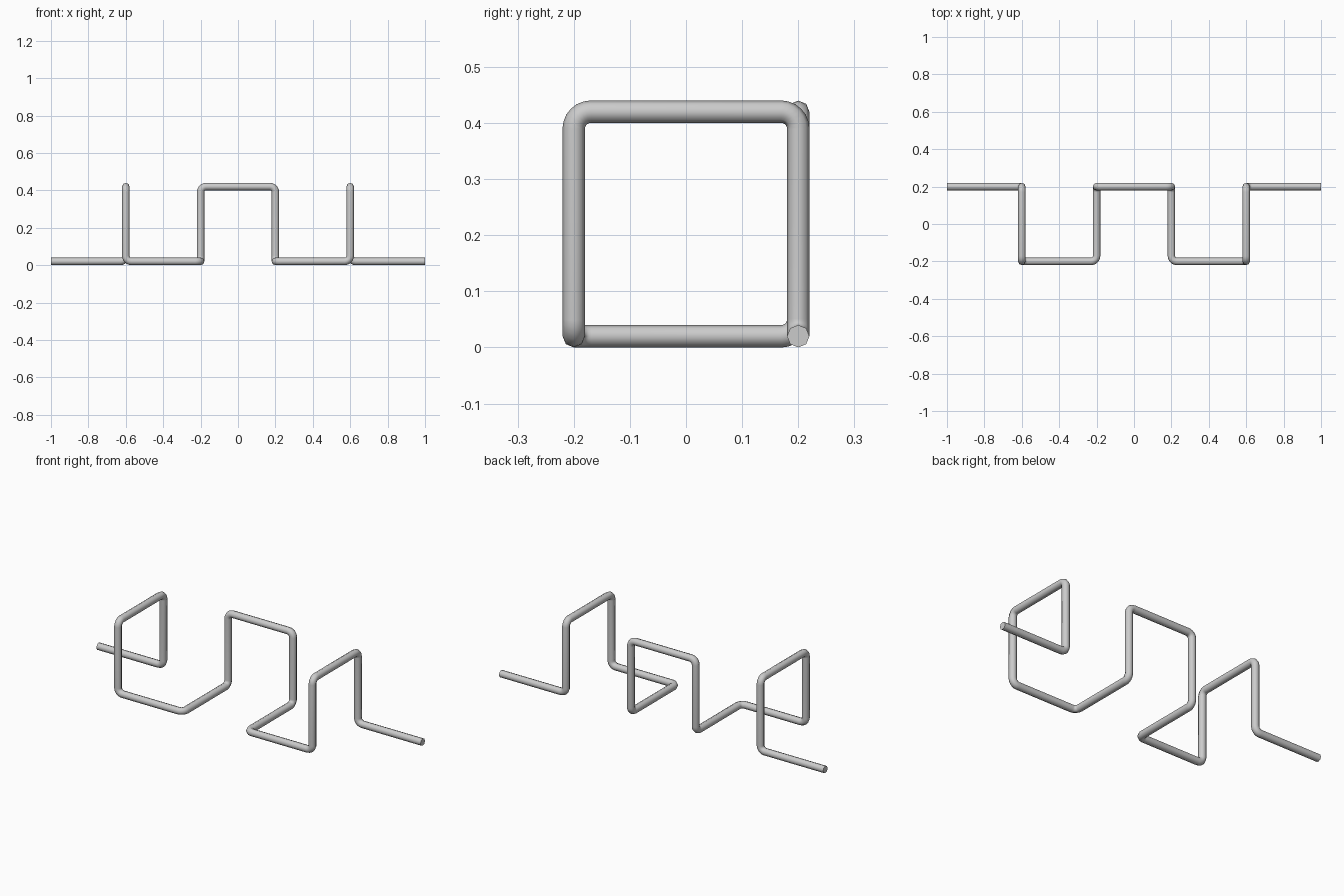
import bpy
import math
from mathutils import Vector

if "Cube" in bpy.data.objects:
    bpy.data.objects.remove(bpy.data.objects["Cube"])

R, BEND, STEPS = 0.02, 0.03, 6      # tube radius, bend radius, segments per bend
LO, HI, Y = 0.02, 0.42, 0.2

# left half of the centre line, then mirrored to the right
half = [(-1, Y, LO), (-0.6, Y, LO), (-0.6, Y, HI), (-0.6, -Y, HI),
        (-0.6, -Y, LO), (-0.2, -Y, LO), (-0.2, Y, LO), (-0.2, Y, HI)]
path = [Vector(p) for p in half]
path += [Vector((-p.x, p.y, p.z)) for p in reversed(path)]


def rounded(points):
    """Replace every right-angle corner by a circular arc."""
    out = [points[0]]
    for a, b, c in zip(points, points[1:], points[2:]):
        u, v = (a - b).normalized(), (c - b).normalized()
        centre = b + (u + v) * BEND
        for i in range(STEPS + 1):
            t = math.pi / 2 * i / STEPS
            out.append(centre - v * BEND * math.cos(t) - u * BEND * math.sin(t))
    return out + [points[-1]]


# bent tube with eight sides and closed ends
curve = bpy.data.curves.new("bent_tube", 'CURVE')
curve.dimensions = '3D'
curve.bevel_depth = R
curve.bevel_resolution = 2
curve.use_fill_caps = True
pts = rounded(path)
spline = curve.splines.new('POLY')
spline.points.add(len(pts) - 1)
for sp, p in zip(spline.points, pts):
    sp.co = (*p, 1)
tube = bpy.data.objects.new("bent_tube", curve)
bpy.context.collection.objects.link(tube)

# mesh with smooth sides and sharp end caps
bpy.context.view_layer.objects.active = tube
tube.select_set(True)
bpy.ops.object.convert(target='MESH')
bpy.ops.object.shade_smooth_by_angle(angle=math.radians(60))
